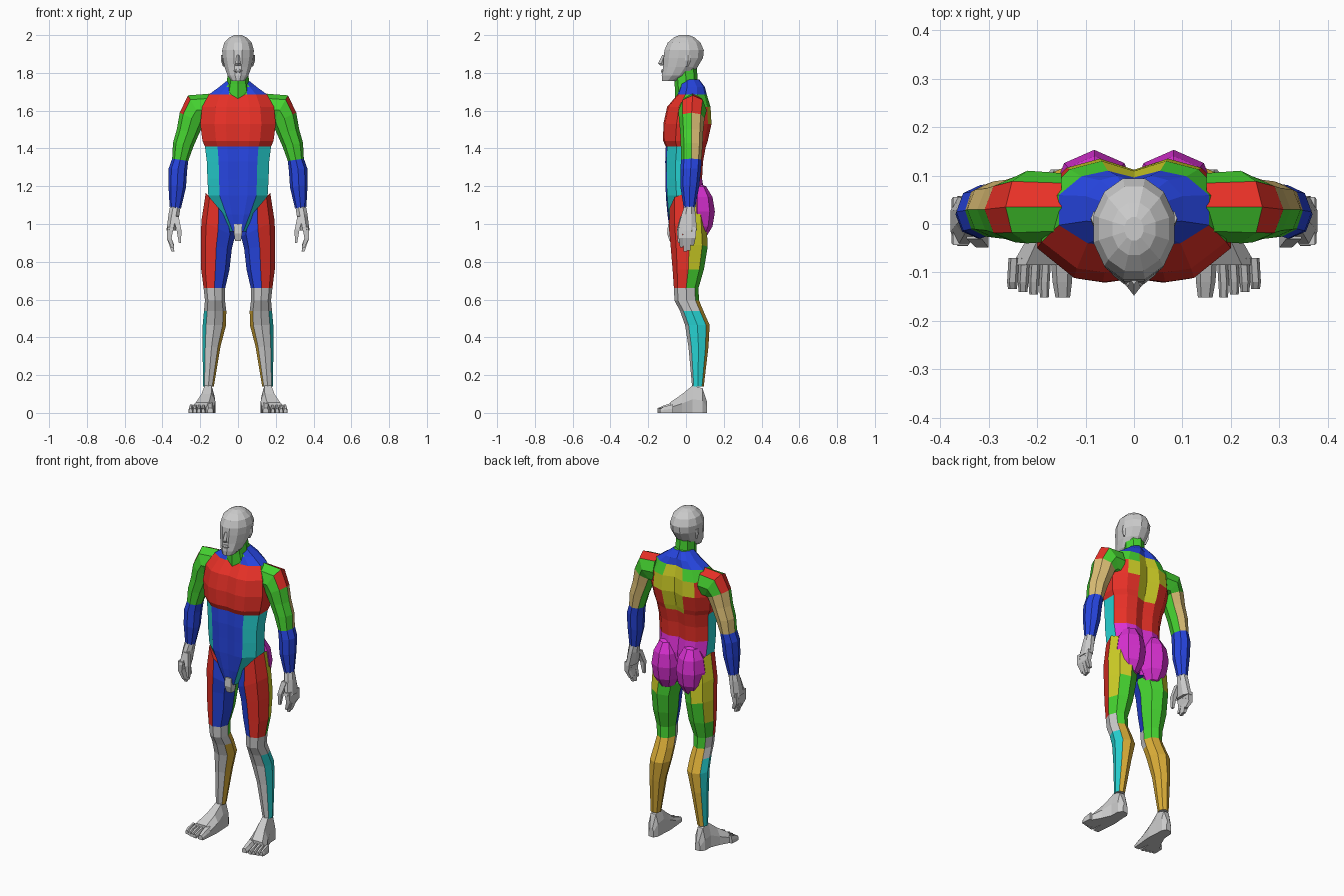
import bpy, bmesh, math
from mathutils import Vector

if "Cube" in bpy.data.objects:
    bpy.data.objects.remove(bpy.data.objects["Cube"])

COLORS = {'R': (0.8, 0.03, 0.02, 1), 'G': (0.06, 0.65, 0.03, 1), 'B': (0.02, 0.06, 0.75, 1),
          'C': (0.02, 0.65, 0.65, 1), 'Y': (0.62, 0.62, 0.02, 1), 'O': (0.72, 0.43, 0.04, 1),
          'T': (0.72, 0.52, 0.18, 1), 'M': (0.7, 0.03, 0.65, 1)}
NAMES = dict(R='red', G='green', B='blue', C='teal', Y='olive', O='orange', T='tan', M='magenta')
MATS = {}
for key, col in COLORS.items():
    MATS[key] = bpy.data.materials.new(NAMES[key])
    MATS[key].diffuse_color = col


def finish(name, bm, letters=None, mirror=False):
    """Turn a bmesh into an object; letters[i] is the colour of face i."""
    me = bpy.data.meshes.new(name)
    if letters:
        used = sorted(set(letters))
        for k in used:
            me.materials.append(MATS.get(k))
        for f, k in zip(bm.faces, letters):
            f.material_index = used.index(k)
    bmesh.ops.recalc_face_normals(bm, faces=bm.faces[:])
    bm.to_mesh(me)
    bm.free()
    ob = bpy.data.objects.new(name, me)
    bpy.context.collection.objects.link(ob)
    if mirror:
        ob.modifiers.new('mirror', 'MIRROR').use_mirror_merge = False
    return ob


def skin(name, rings, bands=None, mirror=False):
    """Join rings of points; each band string colours the sides between two rings."""
    bm = bmesh.new()
    vs = [[bm.verts.new(p) for p in r] for r in rings]
    n, letters = len(vs[0]), []
    for i in range(len(vs) - 1):
        for j in range(n):
            k = (j + 1) % n
            bm.faces.new((vs[i][j], vs[i][k], vs[i + 1][k], vs[i + 1][j]))
            if bands:
                b = bands[min(i, len(bands) - 1)]
                letters.append(b[j % len(b)])
    bm.faces.new(vs[0])
    bm.faces.new(vs[-1])
    if bands:
        letters += [bands[0][0], bands[-1][0]]
    return finish(name, bm, letters, mirror)


def circle(n, turn=0.0):
    """Unit section starting at the front and going outward."""
    return [(math.sin(math.tau * (j + turn) / n), -math.cos(math.tau * (j + turn) / n)) for j in range(n)]


def loft(name, rings, section, bands=None, mirror=False):
    """Rings are x, y, z, sideways tilt in degrees, x radius, y radius."""
    out = []
    for x, y, z, tilt, rx, ry in rings:
        c, s = math.cos(math.radians(tilt)), math.sin(math.radians(tilt))
        out.append([(x + u * rx * c, y + v * ry, z + u * rx * s) for u, v in section])
    return skin(name, out, bands, mirror)


# Torso: z, half width, front y, back y
half = [(0, -.93), (.32, -1), (.62, -.93), (1, -.45), (1, .35), (.7, .85), (.35, 1), (0, .82)]
section = half + [(-u, v) for u, v in half[-2:0:-1]]
torso = [(.96, .045, -.085, .06), (1.05, .10, -.098, .09), (1.15, .157, -.107, .10),
         (1.24, .162, -.108, .085), (1.33, .165, -.11, .09), (1.41, .175, -.107, .105),
         (1.44, .188, -.121, .115), (1.53, .20, -.12, .135), (1.62, .19, -.10, .13),
         (1.685, .155, -.045, .11), (1.725, .10, -.03, .10), (1.765, .05, -.02, .07)]
bands = ["BBCCMMM", "BBCCMMM", "BBCCMMM", "BBCCRRR", "BBCCRRR", "RRRRRRY",
         "RRRRRRY", "RRRRRYY", "RRRGGGY", "GBBBBBB", "GGBBBBB"]
loft("torso", [(0, (f + b) / 2, z, 0, w, (b - f) / 2) for z, w, f, b in torso],
     section, [b + b[::-1] for b in bands])

# Buttocks
bm = bmesh.new()
bmesh.ops.create_uvsphere(bm, u_segments=8, v_segments=6, radius=1)
for v in bm.verts:
    v.co = Vector((.082 + v.co.x * .088, .06 + v.co.y * .093, 1.065 + v.co.z * .155))
finish("buttock", bm, 'M' * len(bm.faces), True)

# Neck and head
loft("neck", [(0, .015, 1.66, 0, .075, .072), (0, .002, 1.74, 0, .058, .062),
              (0, -.005, 1.83, 0, .055, .062)], circle(8), ["GGGBBGGG", "GGGGGGGG"])
loft("head", [(0, -.088, 1.757, 0, .034, .04), (0, -.055, 1.785, 0, .057, .076),
              (0, -.03, 1.83, 0, .073, .094), (0, -.014, 1.88, 0, .084, .108),
              (0, -.01, 1.92, 0, .087, .108), (0, -.01, 1.96, 0, .075, .09),
              (0, -.01, 1.988, 0, .046, .056), (0, -.01, 2.0, 0, .02, .025)], circle(12, .5))
loft("nose", [(0, -.115, 1.895, 0, .007, .01), (0, -.13, 1.85, 0, .014, .018),
              (0, -.122, 1.838, 0, .015, .014)], circle(4))
loft("lips", [(0, -.117, 1.82, 0, .014, .012), (0, -.12, 1.811, 0, .024, .014),
              (0, -.118, 1.80, 0, .014, .012)], circle(6, .5))
loft("ear", [(.074, .005, 1.835, 0, .006, .008), (.083, .01, 1.865, 0, .007, .017),
             (.083, .012, 1.895, 0, .006, .015)], circle(4), None, True)

# Arms: shoulder, upper arm, forearm
arm = [(.15, .035, 1.605, 90, .085, .07), (.22, .035, 1.603, 60, .09, .075),
       (.245, .03, 1.56, 25, .07, .068), (.265, .03, 1.49, 12, .06, .061),
       (.29, .03, 1.42, 10, .055, .058), (.306, .028, 1.34, 8, .043, .054)]
forearm = [arm[-1], (.318, .025, 1.29, 6, .049, .055), (.322, .02, 1.2, 8, .047, .05),
           (.332, .018, 1.085, 8, .03, .03)]
loft("upper_arm", arm, circle(8), ["GGRGGGGG", "GRRGGGGG", "GGTTTGGG"], True)
loft("forearm", forearm, circle(8), ["B"], True)

# Hands
loft("palm", [(.332, .018, 1.09, 8, .03, .03), (.339, .014, 1.05, 5, .031, .04),
              (.354, .006, .965, 0, .027, .056)], circle(8, .5), None, True)
for i, tip in enumerate((.875, .855, .86, .885)):
    y = -.031 + i * .025
    loft("finger_%d" % (i + 1), [(.357, y, .985, 0, .023, .017), (.364, y * .9, .925, 0, .018, .016),
                                 (.345, y * .75, tip, 0, .011, .012)], circle(4, .5), None, True)
loft("thumb", [(.33, -.015, 1.04, 0, .022, .022), (.313, -.036, .97, 0, .018, .018),
               (.307, -.036, .9, 0, .009, .01)], circle(4, .5), None, True)

# Legs: thigh, knee, calf
leg = [(.103, .005, 1.085, 50, .105, .092), (.105, .01, .975, 25, .098, .1),
       (.115, .017, .88, 8, .083, .098), (.12, .012, .76, 0, .075, .083),
       (.125, .001, .66, 0, .057, .065), (.122, .004, .595, 0, .053, .065),
       (.121, .03, .54, 0, .059, .062), (.125, .06, .465, 0, .062, .065),
       (.14, .066, .35, 0, .047, .053), (.157, .063, .14, 0, .029, .031)]
loft("thigh", leg[:5], circle(8), ["RRYYGGBB", "RRYYGGBB", "RRYGGGBB", "RRGGGGBB"], True)
loft("knee", leg[4:7], circle(8), ["---GGG--", "---OOO--"], True)
loft("lower_leg", leg[6:], circle(8), ["-CCOOOO-"], True)
loft("groin", [(0, -.07, .91, 0, .022, .025), (0, -.075, .95, 0, .03, .035),
               (0, -.075, 1.0, 0, .03, .028)], circle(4, .5))


# Feet: y, inner x, outer x, top z
def foot_part(name, stations):
    rings = []
    for y, a, b, h in stations:
        m, w = (a + b) / 2, (b - a) * .27
        rings.append([(a, y, 0), (b, y, 0), (b, y, h * .5), (m + w, y, h), (m - w, y, h), (a, y, h * .6)])
    skin(name, rings, None, True)


foot_part("foot", [(.112, .14, .172, .055), (.088, .126, .19, .13), (.035, .124, .192, .145),
                   (-.02, .12, .215, .10), (-.085, .125, .252, .055)])
foot_part("big_toe", [(-.07, .125, .172, .055), (-.12, .128, .168, .038), (-.152, .132, .162, .025)])
for i in range(4):
    x, y = .174 + i * .022, -.152 + i * .006
    foot_part("small_toe_%d" % (i + 1), [(-.07, x - .003, x + .019, .045),
                                         (-.12, x, x + .022, .032), (y, x + .002, x + .02, .022)])

for m in bpy.data.materials:
    if m.users and not m.is_grease_pencil:
        m.use_nodes = True
        m.node_tree.nodes["Principled BSDF"].inputs["Base Color"].default_value = m.diffuse_color
